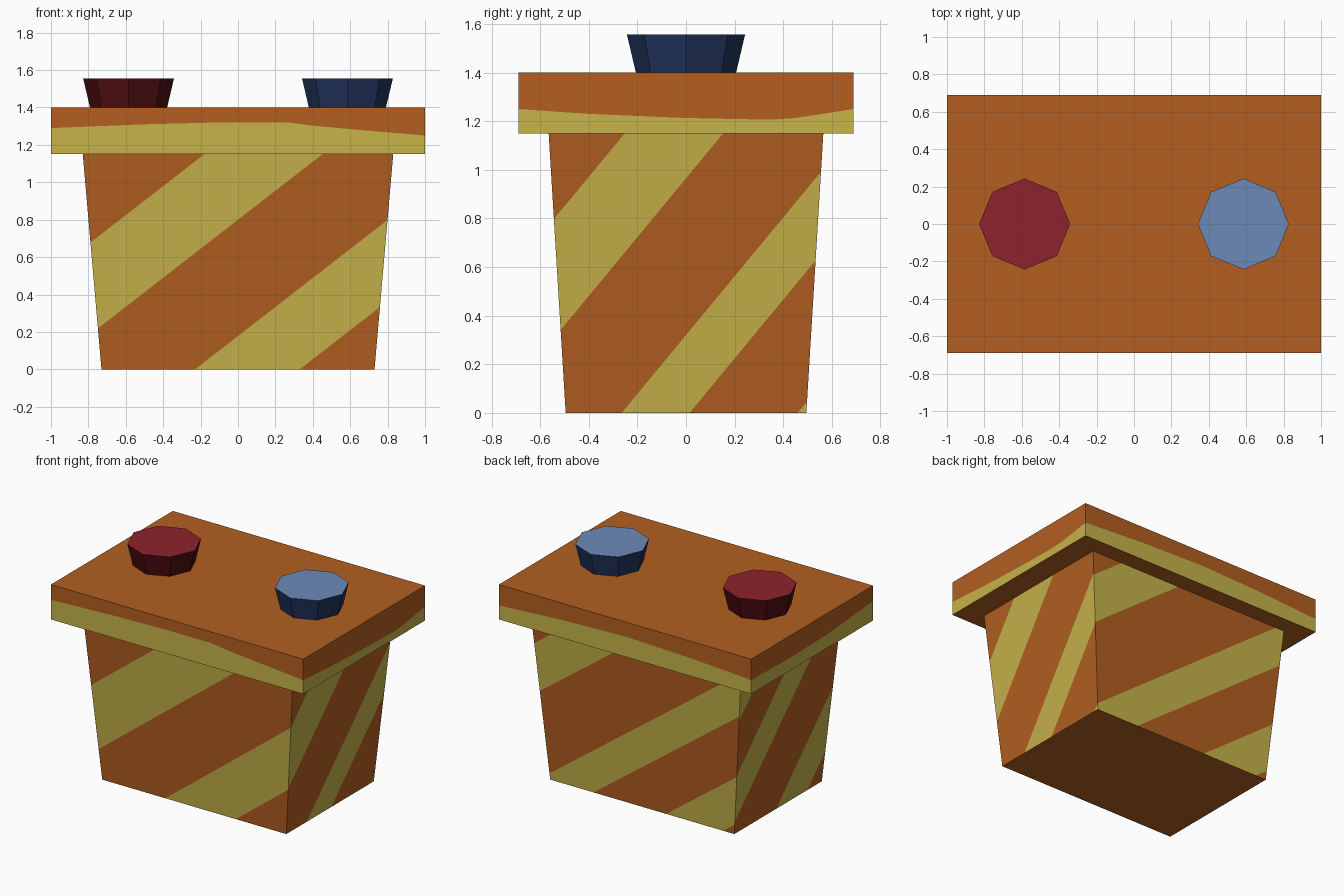
import bpy, bmesh, math
from mathutils import Vector, Matrix

if "Cube" in bpy.data.objects:
    bpy.data.objects.remove(bpy.data.objects["Cube"])


def material(name, rgb):
    lin = [(c / 255 / 12.92) if c < 10 else ((c / 255 + 0.055) / 1.055) ** 2.4 for c in rgb]
    m = bpy.data.materials.new(name)
    m.diffuse_color = (*lin, 1)
    m.use_nodes = True
    m.node_tree.nodes["Principled BSDF"].inputs["Base Color"].default_value = m.diffuse_color
    return m


ORANGE = material("orange", (179, 95, 33))
YELLOW = material("mustard yellow", (199, 179, 74))
RED_TOP = material("red", (143, 34, 45))
RED_SIDE = material("dark red", (80, 14, 17))
BLUE_TOP = material("light blue", (109, 138, 184))
BLUE_SIDE = material("navy blue", (34, 52, 94))
UP = Vector((0, 0, 1))


def finish(bm, name, mats):
    bmesh.ops.recalc_face_normals(bm, faces=bm.faces[:])
    me = bpy.data.meshes.new(name)
    bm.to_mesh(me)
    bm.free()
    for m in mats:
        me.materials.append(m)
    ob = bpy.data.objects.new(name, me)
    bpy.context.collection.objects.link(ob)
    return ob


# Tapered body, open under the lid
H = 1.15
bm = bmesh.new()
bmesh.ops.create_cube(bm, size=2)
for v in bm.verts:
    top = v.co.z > 0
    v.co = (v.co.x * (0.83 if top else 0.73), v.co.y * (0.565 if top else 0.495), H if top else 0)
bm.normal_update()
bmesh.ops.delete(bm, geom=[f for f in bm.faces if f.normal.z > 0.9], context='FACES_ONLY')

# Diagonal stripes: side direction, slope, height ranges measured at the side's middle
stripes = [
    ((1, 0, 0), 0.776, [(-0.256, 0.178), (0.80, 1.29)]),                    # front
    ((0, 1, 0), 1.21, [(-1.0, -0.555), (-0.018, 0.32), (0.965, 1.455)]),    # right
    ((-1, 0, 0), 0.74, [(-0.475, -0.14), (0.286, 0.588), (1.216, 1.58)]),   # back
    ((0, -1, 0), 1.21, [(-0.40, 0.027), (0.70, 1.07), (1.51, 2.0)]),        # left
]
for t, slope, bands in stripes:
    t = Vector(t)
    n = t.cross(UP)

    def side():
        bm.normal_update()
        return [f for f in bm.faces if f.normal.dot(n) > 0.9]

    for c in (c for band in bands for c in band):
        fs = side()
        es = {e for f in fs for e in f.edges}
        vs = {v for f in fs for v in f.verts}
        bmesh.ops.bisect_plane(bm, geom=list(vs) + list(es) + fs, dist=1e-5,
                               plane_co=UP * c, plane_no=(UP - t * slope).normalized())
    for f in side():
        p = f.calc_center_median()
        k = p.z - slope * p.dot(t)
        f.material_index = int(any(a < k < b for a, b in bands))
finish(bm, "striped_body", [ORANGE, YELLOW])

# Lid slab: (position along side, height of the wavy yellow edge), going round
LX, LY = 1.0, 0.69
wave = [
    ((1, 0), LX, LY, [(-1, 1.29), (-0.5, 1.31), (-0.1, 1.32), (0.27, 1.32), (0.4, 1.303), (0.65, 1.28)]),
    ((0, 1), LY, LX, [(-0.69, 1.25), (-0.4, 1.23), (0, 1.213), (0.35, 1.206), (0.45, 1.213)]),
    ((-1, 0), LX, LY, [(-1, 1.25), (-0.5, 1.28), (0, 1.295), (0.5, 1.28)]),
    ((0, -1), LY, LX, [(-0.69, 1.25), (-0.3, 1.24), (0.2, 1.25)]),
]
bm = bmesh.new()
columns = []
for (tx, ty), half, depth, pts in wave:
    for u, z in pts:
        x, y = tx * u + ty * depth, ty * u - tx * depth
        columns.append([bm.verts.new((x, y, h)) for h in (H, z, 1.4)])
for a, b in zip(columns, columns[1:] + columns[:1]):
    bm.faces.new((a[0], b[0], b[1], a[1])).material_index = 1
    bm.faces.new((a[1], b[1], b[2], a[2]))
bm.faces.new([c[2] for c in columns])
bm.faces.new([c[0] for c in reversed(columns)])
finish(bm, "lid", [ORANGE, YELLOW])

# Flared eight-sided knobs
for name, x, mats in (("red_knob", -0.585, [RED_SIDE, RED_TOP]),
                      ("blue_knob", 0.585, [BLUE_SIDE, BLUE_TOP])):
    bm = bmesh.new()
    bmesh.ops.create_cone(bm, cap_ends=True, segments=8, radius1=0.204, radius2=0.243,
                          depth=0.165, matrix=Matrix.Translation((x, 0, 1.4735)))
    bm.normal_update()
    for f in bm.faces:
        f.material_index = int(f.normal.z > 0.9)
    finish(bm, name, mats)
